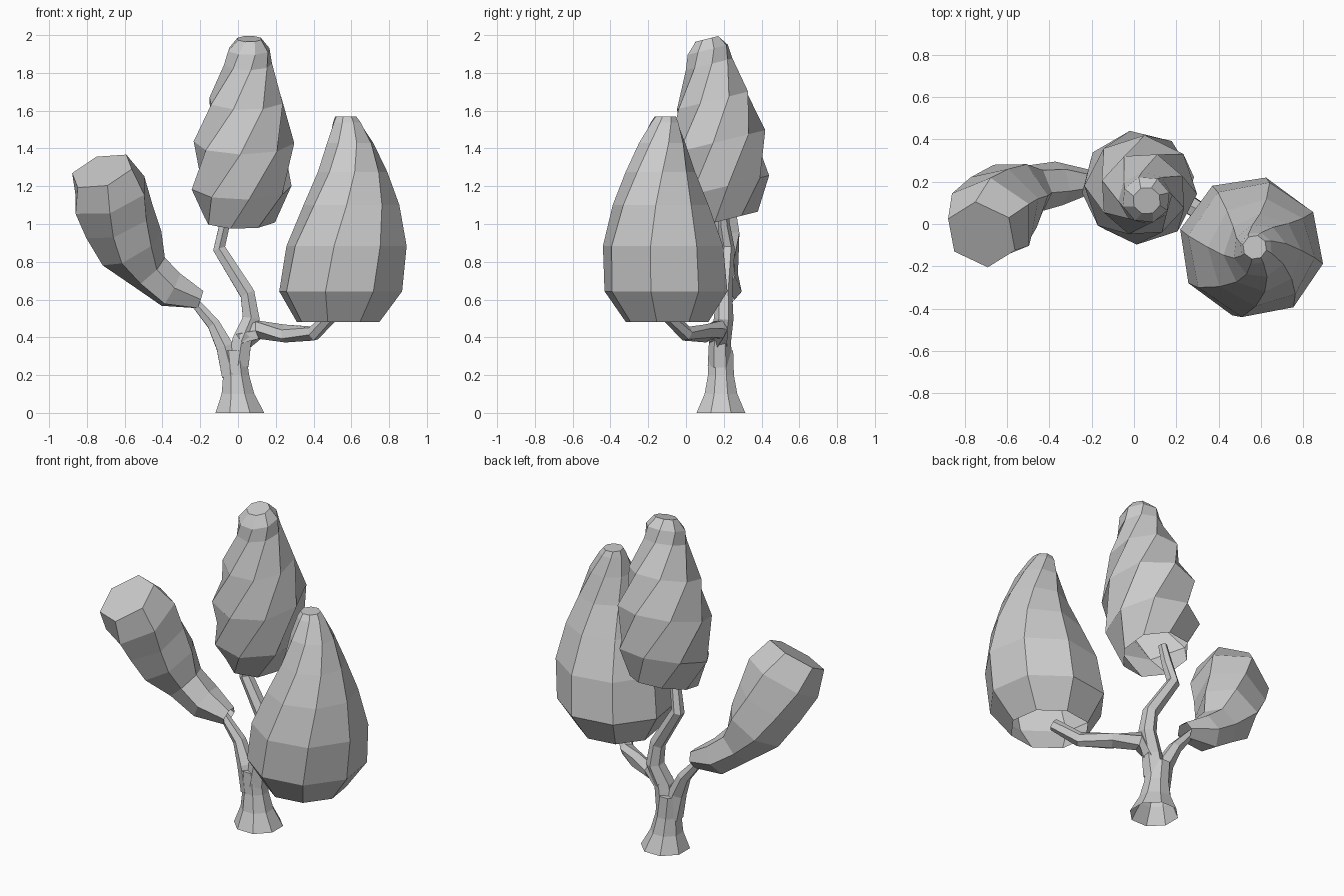
import bpy
import bmesh
import math
from mathutils import Vector
from mathutils.geometry import interpolate_bezier

cube = bpy.data.objects.get("Cube")
if cube:
    bpy.data.objects.remove(cube, do_unlink=True)

grey = bpy.data.materials.new("plain grey")
grey.use_nodes = True
grey.diffuse_color = (.6, .6, .6, 1)
grey.node_tree.nodes["Principled BSDF"].inputs["Base Color"].default_value = grey.diffuse_color


def add_ring(bm, sides, centre, radius, normal, turn):
    """Regular polygon of vertices square to the normal."""
    across = (Vector((1, 0, 0)) - normal * normal.x).normalized()
    other = normal.cross(across)
    ring = []
    for side in range(sides):
        angle = math.tau * side / sides + turn
        offset = across * math.cos(angle) + other * math.sin(angle)
        ring.append(bm.verts.new(centre + radius * offset))
    return ring


def loft(name, sides, centres, radii, normals, turns):
    """Flat-shaded skin over a stack of rings, open at the start and capped at the end."""
    bm = bmesh.new()
    rings = [add_ring(bm, sides, *ring) for ring in zip(centres, radii, normals, turns)]
    for low, high in zip(rings, rings[1:]):
        for side in range(sides):
            after = (side + 1) % sides
            bm.faces.new((low[side], low[after], high[after], high[side]))
    bm.faces.new(rings[-1])
    mesh = bpy.data.meshes.new(name)
    bm.to_mesh(mesh)
    bm.free()
    mesh.materials.append(grey)
    bpy.context.collection.objects.link(bpy.data.objects.new(name, mesh))


def tangents(points):
    """Direction of travel at each point of a path."""
    before = points[:1] + points[:-1]
    after = points[1:] + points[-1:]
    return [(b - a).normalized() for a, b in zip(before, after)]


def branch(name, path, thick, thin):
    """Six-sided tube that tapers evenly along its path."""
    points = [Vector(p) for p in path]
    last = len(points) - 1
    radii = [thick + (thin - thick) * i / last for i in range(last + 1)]
    loft(name, 6, points, radii, tangents(points), [math.pi / 6] * (last + 1))


def drop(name, sides, base, tip, sway, width, profile, start, twist, ease, tilt):
    """Upright foliage; the profile gives fractions of height and width."""
    heights, widths = zip(*profile)
    centres = [Vector(base).lerp(Vector(tip), t) + Vector(sway) * math.sin(math.pi * t ** 1.6)
               for t in heights]
    normals = [Vector((0, tilt, 1)).normalized()] * len(heights)
    turns = [math.radians(start + twist * t ** ease) for t in heights]
    loft(name, sides, centres, [width * w for w in widths], normals, turns)


# Trunk with a flared foot
heights = (0, .1, .2, .33)
loft("trunk", 8,
     [Vector((.01 - z / 10, .185, z)) for z in heights],
     [.07 + .07 * (1 - z / .33) ** 3 for z in heights],
     [Vector((0, 0, 1))] * len(heights),
     [math.pi / 8] * len(heights))

# Three limbs
branch("right_branch",
       [(-.03, .18, .2), (-.07, .18, .35), (-.13, .2, .47), (-.25, .2, .61)], .065, .025)
branch("middle_branch",
       [(0, .18, .25), (.02, .18, .38), (.07, .2, .5), (.05, .2, .63),
        (-.1, .22, .87), (-.07, .2, 1), (-.04, .2, 1.1)], .065, .025)
branch("left_branch",
       [(.02, .18, .38), (.11, .17, .44), (.25, .1, .42), (.4, 0, .42), (.5, -.1, .52)], .06, .035)

# Broad drop-shaped foliage
drop("left_foliage", 8, (.53, -.1, .48), (.57, -.11, 1.57), (.05, -.03, 0), .335,
     [(0, .67), (.15, 1), (.37, .97), (.57, .76), (.73, .55), (.87, .38), (.97, .23), (1, .17)],
     -14, 45, 3, 0)

# Tall foliage with a strong spiral
drop("middle_foliage", 8, (.01, .2, 1.02), (.06, .11, 1.98), (0, 0, 0), .267,
     [(0, .72), (.18, 1), (.43, 1), (.66, .77), (.86, .48), (.94, .43), (1, .25)],
     -15, 130, 1, -.25)

# Foliage that curves outward and ends in a slanted blunt face
curve = [Vector(p) for p in ((-.2, .2, .6), (-.55, .2, .65), (-.64, .1, 1.05), (-.72, -.05, 1.28))]
widths = (.055, .105, .115, .18, .2, .22, .175)
centres = interpolate_bezier(*curve, len(widths))
loft("right_foliage", 6, centres, widths, tangents(centres),
     [math.radians(10 * i - 20) for i in range(len(widths))])
